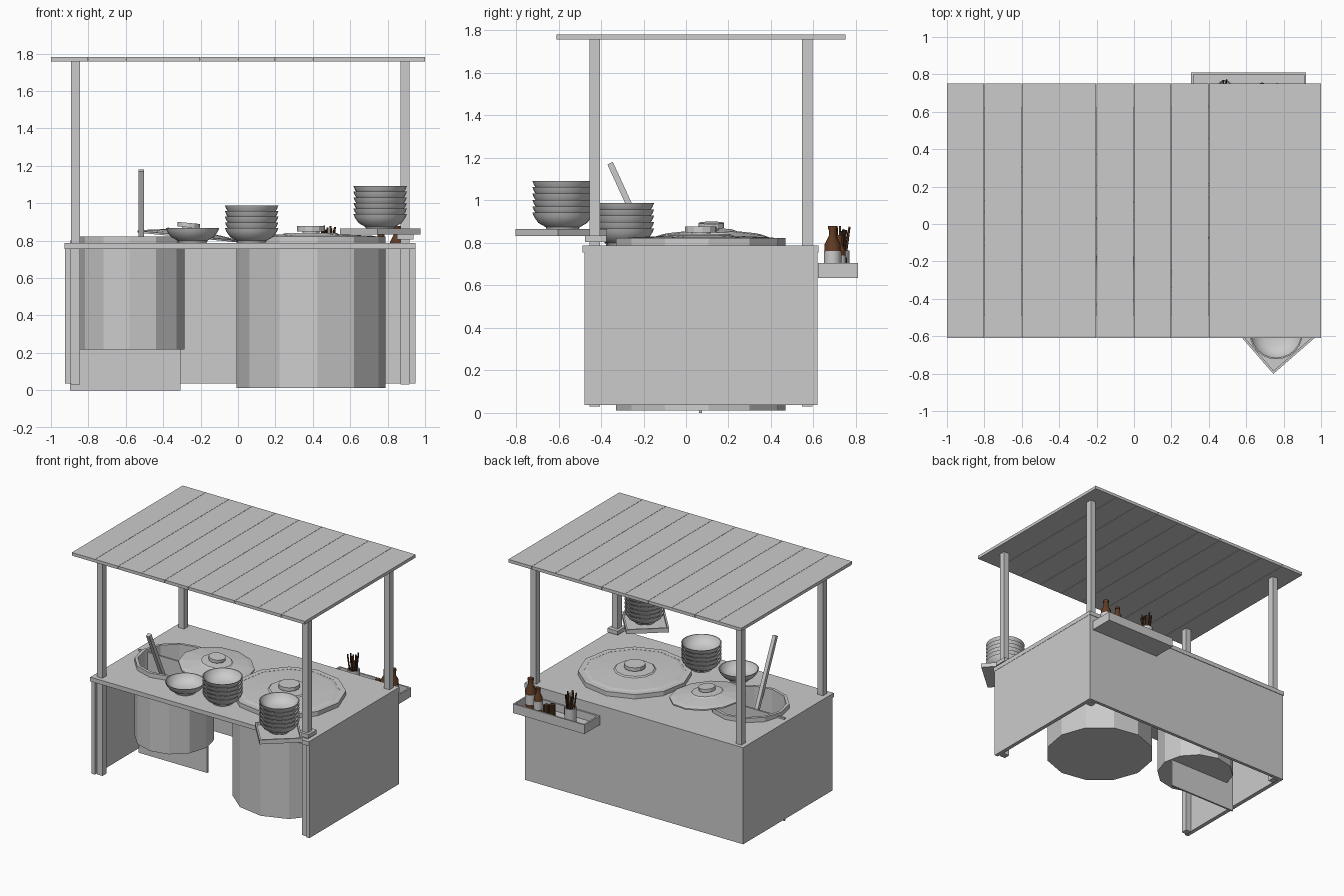
import bpy, bmesh, math, random
from mathutils import Matrix, Vector

cube = bpy.data.objects.get("Cube")
if cube:
    bpy.data.objects.remove(cube, do_unlink=True)
random.seed(4)


def material(name, rgb):
    m = bpy.data.materials.new(name)
    m.use_nodes = True
    m.diffuse_color = (*rgb, 1)
    m.node_tree.nodes["Principled BSDF"].inputs["Base Color"].default_value = (*rgb, 1)
    return m


GREY = material("pale grey", (0.6, 0.6, 0.6))
BROWN = material("bottle brown", (0.12, 0.045, 0.018))
DARK = material("dark wood", (0.07, 0.03, 0.013))


def finish(name, bm, mat):
    bmesh.ops.recalc_face_normals(bm, faces=bm.faces)
    mesh = bpy.data.meshes.new(name)
    bm.to_mesh(mesh)
    bm.free()
    mesh.materials.append(mat)
    ob = bpy.data.objects.new(name, mesh)
    bpy.context.collection.objects.link(ob)
    return ob


def box(name, x, y, z, mat=GREY):
    """Box from its (low, high) extent on each axis."""
    bm = bmesh.new()
    spans = (x, y, z)
    centre = Vector([(a + b) / 2 for a, b in spans])
    size = [b - a for a, b in spans]
    bmesh.ops.create_cube(bm, size=1, matrix=Matrix.Translation(centre) @ Matrix.Diagonal((*size, 1)))
    return finish(name, bm, mat)


def rod(name, a, b, width, mat, sides=4):
    """Straight stick between two points."""
    a, b = Vector(a), Vector(b)
    turn = (b - a).to_track_quat('Z', 'Y').to_matrix().to_4x4()
    bm = bmesh.new()
    bmesh.ops.create_cone(bm, cap_ends=True, segments=sides, radius1=width, radius2=width,
                          depth=(b - a).length,
                          matrix=Matrix.Translation((a + b) / 2) @ turn @ Matrix.Rotation(math.pi / 4, 4, 'Z'))
    return finish(name, bm, mat)


def lathe(name, profile, place, sides=12, turn=0, mat=GREY, smooth=False):
    """Revolve (radius, height) points about a vertical axis."""
    bm = bmesh.new()
    rings = []
    for r, z in profile:
        if r == 0:
            rings.append([bm.verts.new((0, 0, z))] * sides)
        else:
            angles = [math.radians(turn) + math.tau * i / sides for i in range(sides)]
            rings.append([bm.verts.new((r * math.cos(a), r * math.sin(a), z)) for a in angles])
    for low, high in zip(rings, rings[1:]):
        for i in range(sides):
            j = (i + 1) % sides
            corners = list(dict.fromkeys([low[i], low[j], high[j], high[i]]))
            if len(corners) > 2:
                bm.faces.new(corners)
    ob = finish(name, bm, mat)
    ob.location = place
    if smooth:
        bpy.ops.object.select_all(action='DESELECT')
        ob.select_set(True)
        bpy.context.view_layer.objects.active = ob
        bpy.ops.object.shade_smooth_by_angle(angle=math.radians(35))
    return ob


def tray(name, x, y, z, wall):
    """Open tray: a floor and four walls."""
    parts = [box(name + "_floor", x, y, (z[0], z[0] + wall))]
    for k, (a, b) in enumerate(((x[0], x[0] + wall), (x[1] - wall, x[1]))):
        parts.append(box(f"{name}_end_{k}", (a, b), y, z))
    for k, (a, b) in enumerate(((y[0], y[0] + wall), (y[1] - wall, y[1]))):
        parts.append(box(f"{name}_side_{k}", x, (a, b), z))
    return parts


# Roof planks and posts
for i in range(10):
    x = -1 + 0.2 * i
    box(f"roof_plank_{i}", (x, x + 0.198 if i < 9 else 1), (-0.61, 0.75), (1.758, 1.782))
for x in (-0.893, 0.87):
    for y in (-0.455, 0.545):
        box("post", (x, x + 0.048), (y, y + 0.05), (0.03, 1.758))

# Cabinet, open at the front
counter = box("counter_top", (-0.927, 0.95), (-0.488, 0.624), (0.755, 0.788))
box("right_panel", (-0.925, -0.893), (-0.478, 0.62), (0.036, 0.755))
box("left_panel", (0.918, 0.948), (-0.478, 0.62), (0.036, 0.755))
box("back_panel", (-0.925, 0.948), (0.595, 0.62), (0.036, 0.755))

# Round hole for the open pot
POT = (-0.567, 0.03, 0)
hole = lathe("pot_hole_cutter", [(0, 0.7), (0.27, 0.7), (0.27, 0.85), (0, 0.85)], POT, turn=-2.7)
hole.hide_render = True
hole.hide_viewport = True
cut = counter.modifiers.new("hole", 'BOOLEAN')
cut.operation = 'DIFFERENCE'
cut.solver = 'EXACT'
cut.object = hole

# Pots: the open one holds a divider board and a stirring stick
lathe("open_pot", [(0, 0.217), (0.282, 0.217), (0.282, 0.822), (0.26, 0.822), (0.26, 0.235), (0, 0.235)],
      POT, turn=-2.7)
box("pot_divider", (-0.897, -0.307), (0.061, 0.075), (0, 0.8))
rod("stirring_stick", (-0.517, -0.03, 0.46), (-0.517, -0.357, 1.175), 0.02, GREY)
BIG = (0.39, 0.07, 0)
lathe("large_pot", [(0, 0.012), (0.4, 0.012), (0.4, 0.822), (0.36, 0.822), (0.36, 0.77), (0, 0.77)], BIG, turn=5)

# Lids with knobs
lathe("large_lid", [(0, 0.8), (0.365, 0.8), (0.365, 0.82), (0.335, 0.826), (0.15, 0.834), (0.14, 0.842),
                    (0.045, 0.842), (0.045, 0.85), (0.075, 0.85), (0.075, 0.878), (0, 0.878)], BIG, turn=5)
lid = lathe("small_lid", [(0, 0), (0.27, 0), (0.27, 0.01), (0.235, 0.018), (0.12, 0.034), (0.11, 0.042),
                          (0.035, 0.044), (0.035, 0.054), (0.06, 0.054), (0.06, 0.078), (0, 0.078)],
            (-0.27, 0.12, 0.817))
lid.rotation_euler.y = math.radians(5.5)

# Bowls
BOWL = [(0, 0), (0.075, 0), (0.08, 0.012), (0.115, 0.032), (0.135, 0.06), (0.143, 0.08),
        (0.136, 0.08), (0.126, 0.058), (0.105, 0.036), (0.07, 0.018), (0, 0.016)]
for name, x, y, z, count in (("single_bowl", -0.243, -0.3, 0.788, 1),
                             ("counter_bowl", 0.073, -0.293, 0.788, 5),
                             ("tray_bowl", 0.76, -0.58, 0.862, 6)):
    for i in range(count):
        lathe(f"{name}_{i}", BOWL, (x, y, z + 0.03 * i), sides=24, smooth=True)

# Square corner tray clamped to the front post
for part in tray("corner_tray", (-0.152, 0.152), (-0.152, 0.152), (0.833, 0.866), 0.012):
    part.location = (0.76, -0.587, 0)
    part.rotation_euler.z = math.radians(41)
box("tray_clamp", (0.85, 0.938), (-0.475, -0.375), (0.805, 0.835))

# Back shelf with bottles, spice jars and a chopstick cup
tray("back_shelf", (0.305, 0.92), (0.622, 0.81), (0.635, 0.706), 0.012)
for k, (x, y, s) in enumerate(((0.85, 0.69, 1), (0.765, 0.72, 0.82))):
    z = 0.647
    lathe(f"bottle_{k}", [(0, 0), (0.038 * s, 0), (0.038 * s, 0.145 * s), (0.018 * s, 0.185 * s),
                          (0.018 * s, 0.215 * s), (0.022 * s, 0.215 * s), (0.022 * s, 0.232 * s), (0, 0.232 * s)],
          (x, y, z), sides=12, mat=BROWN, smooth=True)
    lathe(f"bottle_label_{k}", [(0.038 * s, 0.04 * s), (0.041 * s, 0.04 * s), (0.041 * s, 0.115 * s),
                                (0.038 * s, 0.115 * s)], (x, y, z), sides=12, smooth=True)
for k, (x, y) in enumerate(((0.685, 0.735), (0.655, 0.7))):
    lathe(f"spice_jar_{k}", [(0, 0), (0.022, 0), (0.022, 0.085), (0, 0.085)], (x, y, 0.647), sides=8, mat=DARK)
CUP = (0.485, 0.725, 0.647)
lathe("chopstick_cup", [(0, 0), (0.042, 0), (0.045, 0.118), (0.039, 0.118), (0.037, 0.012), (0, 0.012)],
      CUP, sides=12, smooth=True)
for k in range(14):
    a = math.tau * k / 14
    r = random.uniform(0.012, 0.03)
    d = Vector((math.cos(a), math.sin(a), 0)) * r
    base = Vector(CUP) + d * 0.6 + Vector((0, 0, 0.015))
    tip = Vector(CUP) + d * 1.6 + Vector((0, 0, random.uniform(0.205, 0.235)))
    rod(f"chopstick_{k}", base, tip, 0.006, DARK)
